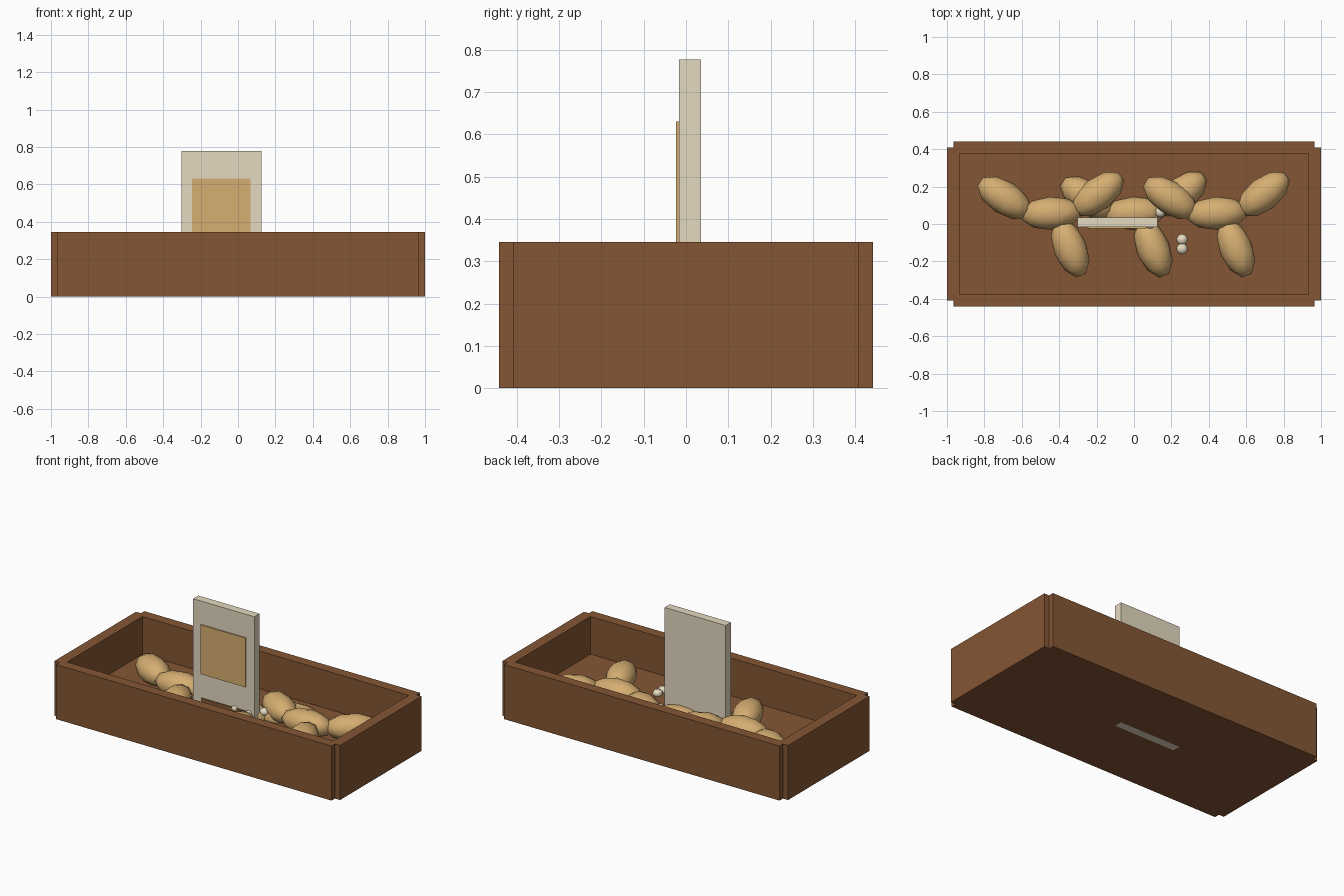
import bpy
import math

if "Cube" in bpy.data.objects:
    bpy.data.objects.remove(bpy.data.objects["Cube"])


def material(name, srgb):
    m = bpy.data.materials.new(name)
    m.diffuse_color = [((c / 255 + 0.055) / 1.055) ** 2.4 for c in srgb] + [1]
    m.use_nodes = True
    m.node_tree.nodes["Principled BSDF"].inputs["Base Color"].default_value = m.diffuse_color
    return m


WOOD = material("brown wood", (133, 86, 52))
CARD = material("pale sign board", (229, 218, 192))
LABEL = material("tan label", (214, 175, 114))
SKIN = material("potato skin", (214, 174, 114))
STONE = material("cream pebble", (229, 218, 192))


def box(name, x, y, z, mat):
    """Box from (min, max) ranges."""
    bpy.ops.mesh.primitive_cube_add(size=1, location=[sum(r) / 2 for r in (x, y, z)])
    o = bpy.context.object
    o.name = name
    o.scale = [r[1] - r[0] for r in (x, y, z)]
    bpy.ops.object.transform_apply(location=False, rotation=False, scale=True)
    o.data.materials.append(mat)
    return o


def blob(name, loc, radii, angle, mat):
    """Low-poly ellipsoid turned about z."""
    bpy.ops.mesh.primitive_ico_sphere_add(subdivisions=2, radius=1, location=loc,
                                          rotation=(0, 0, math.radians(angle)))
    o = bpy.context.object
    o.name = name
    for v in o.data.vertices:
        v.co = [c * r for c, r in zip(v.co, radii)]
    o.data.materials.append(mat)
    bpy.ops.object.shade_smooth_by_angle(angle=math.radians(40))
    return o


# Crate: floor, long walls, short walls forming notched corners
box("crate_floor", (-0.95, 0.95), (-0.4, 0.4), (0.001, 0.108), WOOD)
for side, s in (("front", -1), ("back", 1)):
    box(side + "_wall", (-0.965, 0.965), sorted((s * 0.377, s * 0.442)), (0.001, 0.346), WOOD)
for side, s in (("left", -1), ("right", 1)):
    box(side + "_wall", sorted((s * 0.932, s * 1.0)), (-0.408, 0.408), (0.001, 0.346), WOOD)

# Sign board through the floor, with a label and a low brown strip
box("sign_board", (-0.303, 0.125), (-0.016, 0.036), (0, 0.777), CARD)
box("sign_label", (-0.246, 0.068), (-0.024, -0.016), (0.318, 0.63), LABEL)
box("sign_strip", (-0.246, 0.068), (-0.021, -0.016), (0.108, 0.166), WOOD)

# Three matching clusters of four potatoes, the middle one sunk lower
cluster = [(-0.249, 0.14, -33), (0.0, 0.057, 3), (0.102, -0.13, -68), (0.25, 0.16, 38)]
for i, (cx, z) in enumerate(((-0.443, 0.163), (0.0, 0.113), (0.443, 0.163))):
    for j, (dx, y, angle) in enumerate(cluster):
        blob(f"potato_{i}_{j}", (cx + dx, y, z), (0.165, 0.089, 0.08), angle, SKIN)

# Loose pebbles
for i, loc in enumerate([(0.257, -0.083, 0.155), (0.257, -0.133, 0.155),
                         (0.14, 0.065, 0.15), (-0.014, 0.003, 0.158), (0.085, 0.003, 0.156)]):
    blob(f"pebble_{i}", loc, (0.03, 0.03, 0.024), 0, STONE)
